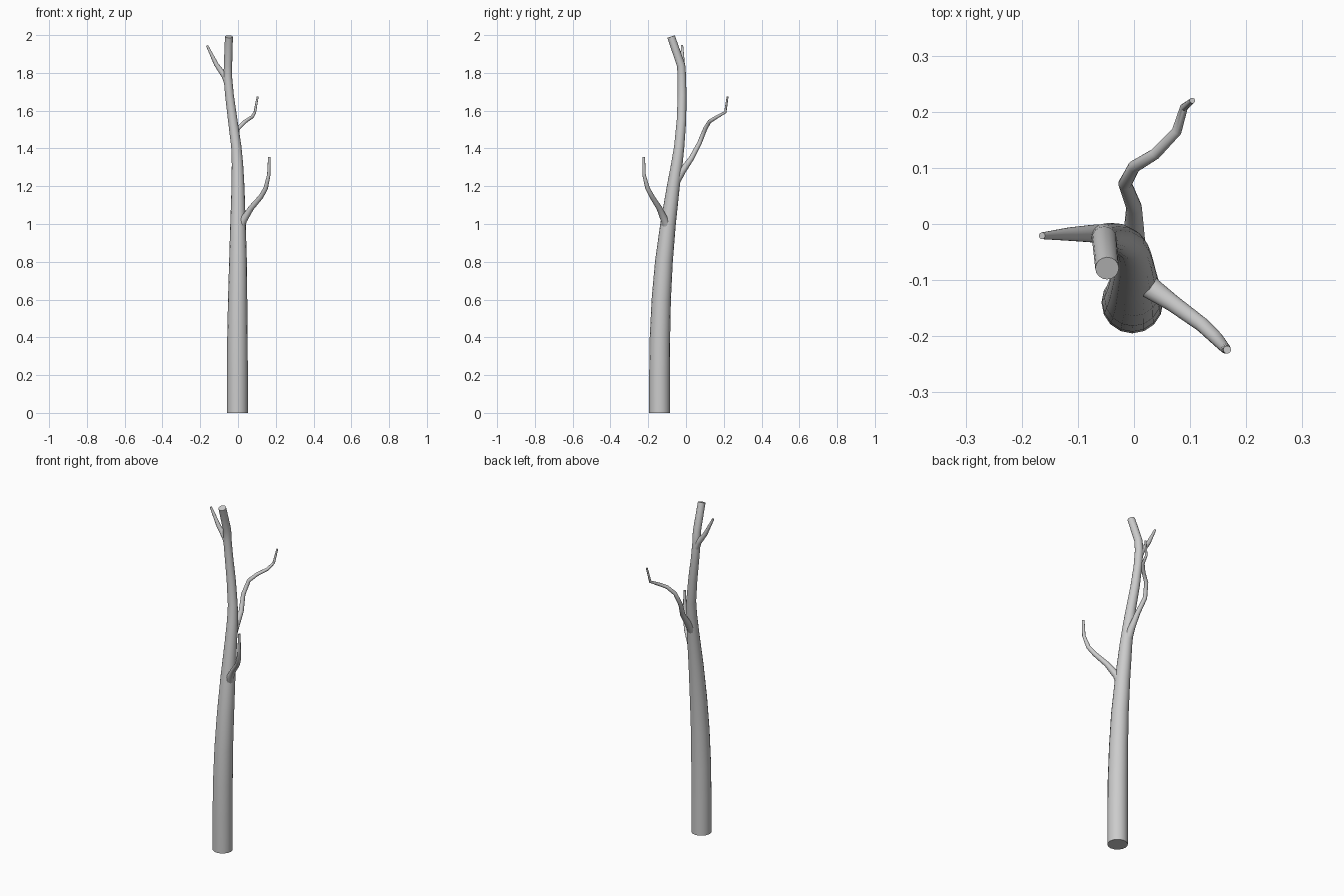
import bpy


def limb(name, points):
    """Tapered round tube through (x, y, z, radius) points."""
    curve = bpy.data.curves.new(name, 'CURVE')
    curve.dimensions = '3D'
    curve.bevel_depth = 1.0
    curve.bevel_resolution = 6
    curve.use_fill_caps = True
    spline = curve.splines.new('POLY')
    spline.points.add(len(points) - 1)
    for p, (x, y, z, r) in zip(spline.points, points):
        p.co = (x, y, z, 1)
        p.radius = r
    obj = bpy.data.objects.new(name, curve)
    bpy.context.collection.objects.link(obj)
    bpy.ops.object.select_all(action='DESELECT')
    obj.select_set(True)
    bpy.context.view_layer.objects.active = obj
    bpy.ops.object.convert(target='MESH')
    bpy.ops.object.shade_smooth_by_angle(angle=0.8)
    return bpy.context.object


# Trunk, leaning back and then bending forward at the broken top
limb("trunk", [
    (-.003, -.140, 0, .055), (-.003, -.140, .2, .055),
    (-.003, -.138, .4, .054), (-.002, -.131, .6, .051),
    (0, -.117, .8, .047), (0, -.095, 1.0, .041),
    (0, -.067, 1.2, .034), (-.003, -.048, 1.32, .030),
    (-.009, -.036, 1.41, .027), (-.028, -.024, 1.55, .025),
    (-.045, -.021, 1.68, .023), (-.054, -.022, 1.78, .0225),
    (-.053, -.026, 1.84, .022), (-.048, -.079, 1.992, .021),
])

# Lower branch, forward and to the right
limb("lower_branch", [
    (.008, -.098, .975, .028), (.028, -.113, 1.02, .020),
    (.070, -.142, 1.085, .015), (.122, -.180, 1.145, .013),
    (.147, -.204, 1.19, .012), (.163, -.222, 1.26, .009),
    (.166, -.224, 1.355, .007),
])

# Middle branch, long and crooked toward the back
limb("middle_branch", [
    (-.002, -.052, 1.23, .024), (0, -.020, 1.28, .019),
    (0, .030, 1.35, .014), (-.016, .072, 1.43, .012),
    (0, .102, 1.505, .011), (.038, .125, 1.543, .010),
    (.076, .165, 1.568, .009), (.089, .208, 1.592, .007),
    (.104, .220, 1.674, .005),
])

# Upper branch, short and to the left
limb("upper_branch", [
    (-.050, -.021, 1.74, .021), (-.072, -.017, 1.785, .016),
    (-.115, -.018, 1.845, .012), (-.164, -.021, 1.945, .006),
])
